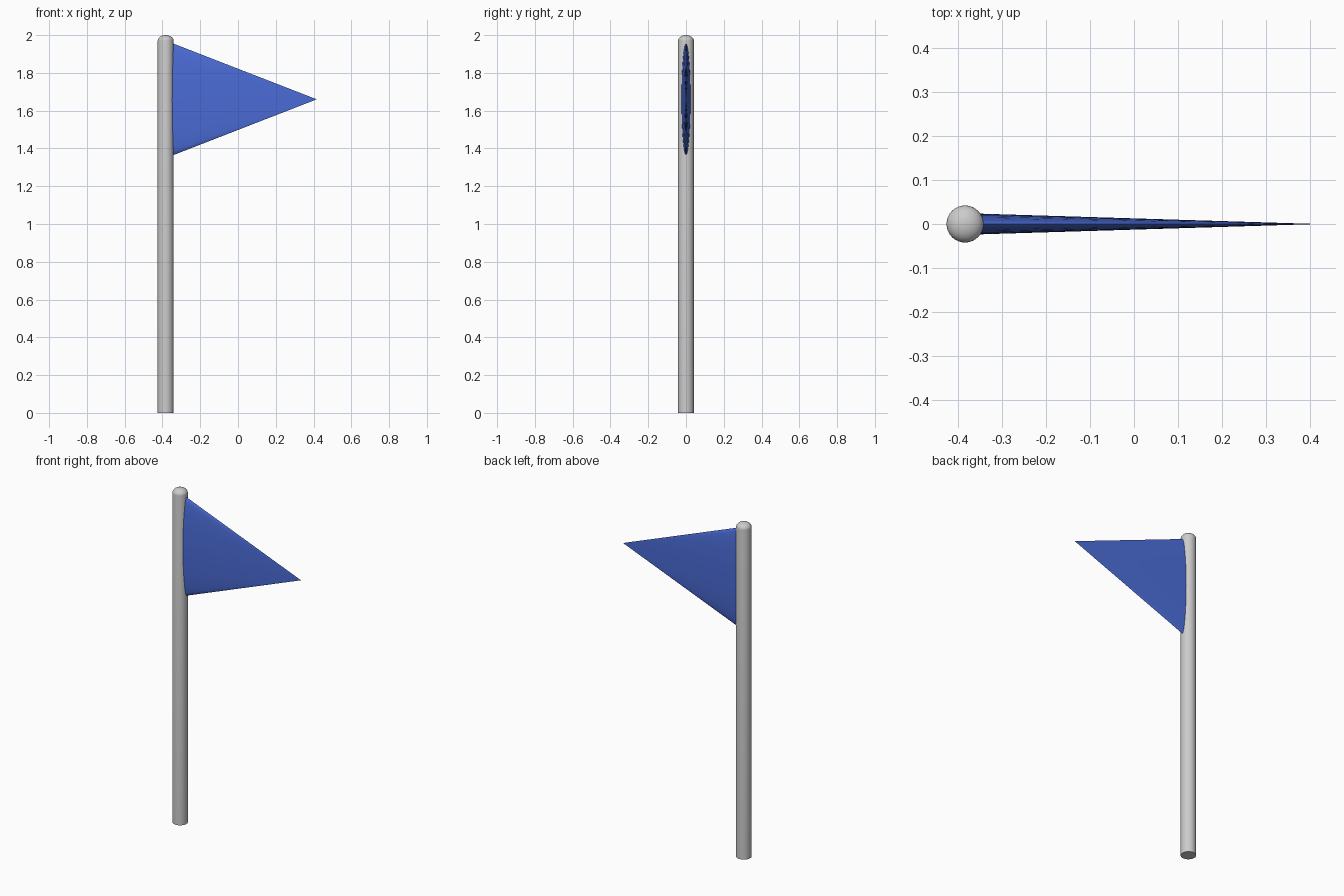
import bpy, bmesh, math

if "Cube" in bpy.data.objects:
    bpy.data.objects.remove(bpy.data.objects["Cube"])

POLE_X, POLE_R = -0.383, 0.042
DOME_H = 0.03

# Pole: lathed profile with a rounded top
profile = [(0, 0), (POLE_R, 0)]
steps = 8
for i in range(steps + 1):
    a = math.pi / 2 * i / steps
    profile.append((POLE_R * math.cos(a), 2 - DOME_H + DOME_H * math.sin(a)))
bm = bmesh.new()
verts = [bm.verts.new((r, 0, z)) for r, z in profile]
edges = [bm.edges.new(pair) for pair in zip(verts, verts[1:])]
bmesh.ops.spin(bm, geom=verts + edges, cent=(0, 0, 0), axis=(0, 0, 1),
               angle=2 * math.pi, steps=32)
bmesh.ops.remove_doubles(bm, verts=bm.verts, dist=1e-5)
bmesh.ops.recalc_face_normals(bm, faces=bm.faces)
mesh = bpy.data.meshes.new("pole")
bm.to_mesh(mesh)
bm.free()
pole = bpy.data.objects.new("pole", mesh)
pole.location.x = POLE_X
bpy.context.collection.objects.link(pole)

# Pennant: flattened cone pointing along +x, its base buried in the pole
tip_x = 0.417
length = tip_x - POLE_X
bpy.ops.mesh.primitive_cone_add(vertices=32, radius1=1, radius2=0, depth=length,
                                location=(POLE_X + length / 2, 0, 1.66),
                                rotation=(0, math.pi / 2, 0))
pennant = bpy.context.object
pennant.name = "pennant"
pennant.scale = (0.311, 0.0245, 1)
blue = bpy.data.materials.new("blue")
blue.diffuse_color = (0.07, 0.15, 0.68, 1)
blue.use_nodes = True
blue.node_tree.nodes["Principled BSDF"].inputs["Base Color"].default_value = blue.diffuse_color
pennant.data.materials.append(blue)

# Smooth shading with sharp rims kept
for ob in (pole, pennant):
    bpy.ops.object.select_all(action='DESELECT')
    ob.select_set(True)
    bpy.context.view_layer.objects.active = ob
    bpy.ops.object.transform_apply(location=False, rotation=True, scale=True)
    bpy.ops.object.shade_smooth_by_angle(angle=math.radians(40))
